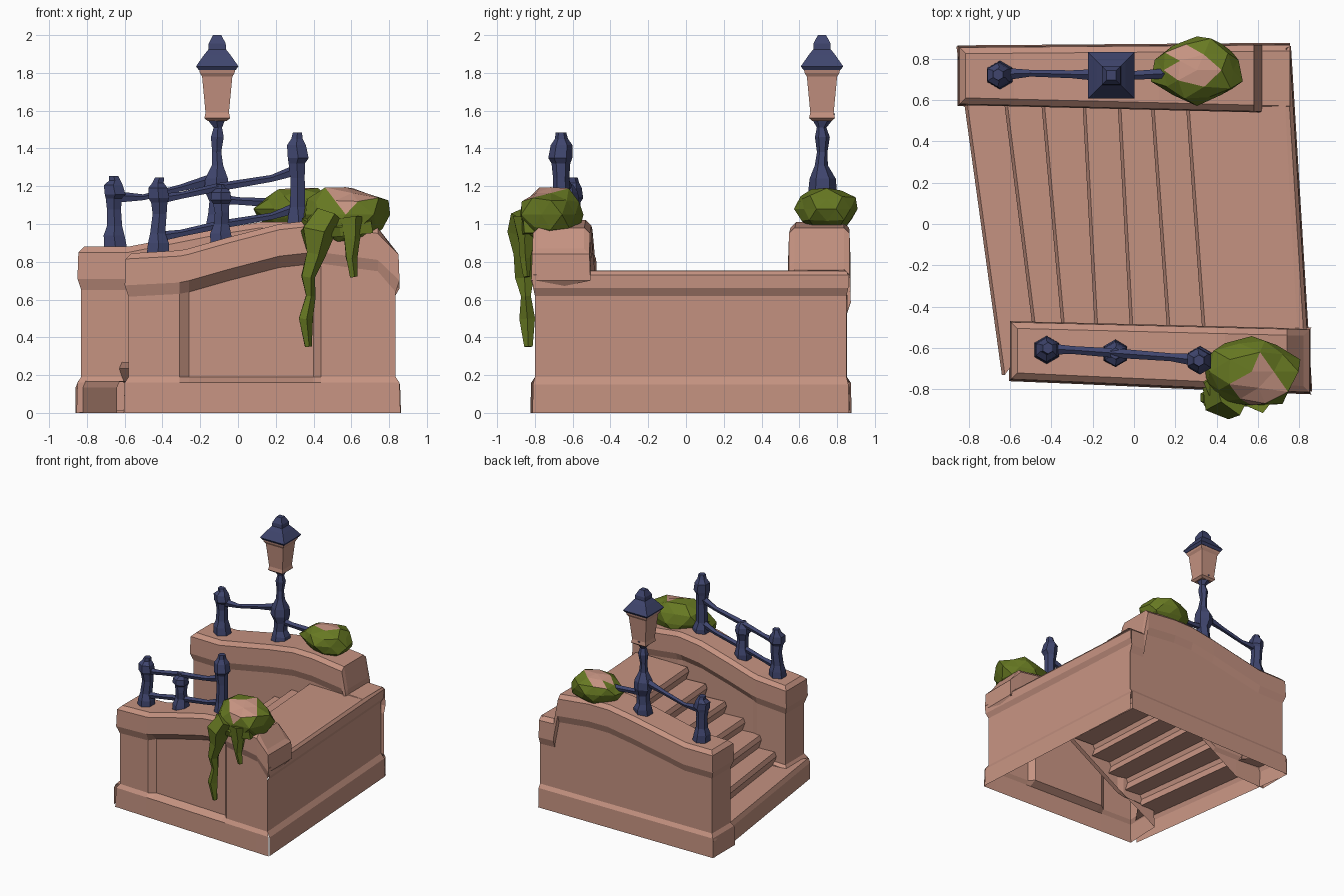
import bpy, bmesh, math, random
from mathutils import Vector

if "Cube" in bpy.data.objects:
    bpy.data.objects.remove(bpy.data.objects["Cube"])
random.seed(4)

def material(name, rgb):
    m = bpy.data.materials.new(name)
    m.diffuse_color = (*rgb, 1)
    m.use_nodes = True
    m.node_tree.nodes["Principled BSDF"].inputs["Base Color"].default_value = m.diffuse_color
    return m

STONE = material("pink_stone", (0.56, 0.29, 0.22))
IRON = material("navy_iron", (0.05, 0.06, 0.155))
LEAF = material("leaf_green", (0.135, 0.19, 0.016))

def finish(name, bm, mats):
    bmesh.ops.remove_doubles(bm, verts=bm.verts, dist=0.0005)
    bmesh.ops.recalc_face_normals(bm, faces=bm.faces)
    mid = sum((v.co for v in bm.verts), Vector()) / len(bm.verts)
    if sum((f.calc_center_median() - mid).dot(f.normal) * f.calc_area() for f in bm.faces) < 0:
        bmesh.ops.reverse_faces(bm, faces=bm.faces)
    me = bpy.data.meshes.new(name)
    bm.to_mesh(me)
    bm.free()
    for m in mats:
        me.materials.append(m)
    ob = bpy.data.objects.new(name, me)
    bpy.context.collection.objects.link(ob)
    return ob

def loft(bm, rings, closed=True, caps=True):
    vs = [[bm.verts.new(p) for p in r] for r in rings]
    n = len(vs[0])
    for a, b in zip(vs, vs[1:]):
        for i in range(n if closed else n - 1):
            j = (i + 1) % n
            bm.faces.new((a[i], a[j], b[j], b[i]))
    if caps:
        bm.faces.new(vs[0])
        bm.faces.new(vs[-1])
    return vs

def turned(name, x, y, profile, n=4, mat=IRON, wobble=0.0):
    """Stack of n-sided rings; profile = (half width, z)."""
    bm = bmesh.new()
    k = 1 / math.cos(math.pi / n)
    rings = []
    for h, z in profile:
        dx, dy = (random.uniform(-wobble, wobble) for _ in range(2))
        rings.append([(x + dx + k * h * math.cos(math.tau * (i + .5) / n),
                       y + dy + k * h * math.sin(math.tau * (i + .5) / n), z) for i in range(n)])
    loft(bm, rings)
    return finish(name, bm, [mat])

def tube(name, pts, radii, mat, n=5, jitter=0.0):
    bm = bmesh.new()
    pts = [Vector(p) for p in pts]
    rings = []
    for i, (p, r) in enumerate(zip(pts, radii)):
        d = (pts[min(i + 1, len(pts) - 1)] - pts[max(i - 1, 0)]).normalized()
        u = d.cross(Vector((0, 1, 0))).normalized()
        w = d.cross(u)
        rings.append([p + (u * math.cos(math.tau * k / n) + w * math.sin(math.tau * k / n))
                      * r * (1 + random.uniform(-jitter, jitter)) for k in range(n)])
    loft(bm, rings)
    return finish(name, bm, [mat])

# parapet walls: one moulded section swept along x, open underneath
def parapet(name, s, stations, y_out, y_in, cap_right):
    bm = bmesh.new()
    rings = []
    for i, (x, top, recess) in enumerate(stations):
        e = -1 if i == 0 else (1 if i == len(stations) - 1 else 0)
        sec = [(.025, 0), (.02, .16), (-recess, .19), (-recess, top - .23),
               (.02, top - .17), (.015, top - .03), (-.015, top)]
        outer = [(x + e * o * (1 if e < 0 or cap_right else 0), y_out(x) + s * o, z) for o, z in sec]
        floor = max(0, min(.7, (x + .6) * .64))
        inner = [(px, y_in(x) - s * max(o, -.015), max(z, floor)) for (o, z), (px, _, _) in zip(sec, outer)]
        rings.append(outer + inner[::-1])
    vs = loft(bm, rings, closed=False, caps=False)
    n = 7
    for ring, zmin in [(vs[0], -1)] + ([(vs[-1], .55)] if cap_right else []):
        for i in range(n - 1):
            if ring[i].co.z >= zmin:
                bm.faces.new((ring[i], ring[i + 1], ring[2 * n - 2 - i], ring[2 * n - 1 - i]))
    finish(name, bm, [STONE])

parapet("front_parapet", -1,
        [(-.58, .845, 0), (-.31, .86, 0), (-.26, .87, .04), (-.05, .93, .04), (.22, 1.0, .04),
         (.40, 1.02, .04), (.44, 1.02, 0), (.74, .98, 0), (.835, .87, 0)],
        lambda x: -.735 - .045 * (x + .6), lambda x: -.49 - .025 * (x + .6), True)
parapet("back_parapet", 1,
        [(-.83, .88, 0), (-.58, .88, 0), (-.35, .925, 0), (-.1, .975, 0), (.12, 1.01, 0),
         (.3, 1.01, 0), (.58, .98, 0), (.615, .80, 0), (.62, .76, 0), (.755, .755, 0)],
        lambda x: .84 + .008 * (x + .8), lambda x: .595 - .025 * (x + .8), False)

# stairs, landing and end wall as one folded strip
nose = [(-.64, -.86, .17), (-.49, -.63, .27), (-.35, -.45, .37), (-.19, -.25, .465),
        (-.02, -.08, .56), (.16, .08, .66), (.33, .25, .755)]
bm = bmesh.new()
rows, low = [], 0
for i, (xf, xb, z) in enumerate(nose):
    ya, yb = (-.73, .86) if i == 0 else (-.51, .60)
    back = 0 if i == 0 else .025
    rows += [[(xf + back, ya, low), (xb + back, yb, low)],
             [(xf, ya, z - .035), (xb, yb, z - .035)],
             [(xf + .015, ya, z), (xb + .015, yb, z)]]
    low = z - .008
rows.append([(.79, -.51, .755), (.73, .60, .755)])
for o, z in [(0, .752), (.018, .73), (.018, .66), (-.005, .62), (-.005, .19), (.02, .15), (.025, 0)]:
    rows.append([(.838 + o, -.80 - max(o, 0) * .5, z), (.735 + o, .85 + max(o, 0) * .5, z)])
loft(bm, rows, closed=False, caps=False)
finish("stairs_and_landing", bm, [STONE])

# railing posts
def post(name, x, y, z, top):
    h = top - z
    turned(name, x, y, [(.06, z - .02), (.055, z + .04), (.04, z + .09), (.037, z + .5 * h), (.043, z + .66 * h),
                        (.055, z + .72 * h), (.05, z + .86 * h), (.03, z + .93 * h), (.024, top)],
           n=6, wobble=.006)

post("front_post_low", -.42, -.605, .86, 1.245)
post("front_post_middle", -.09, -.625, .91, 1.21)
post("front_post_high", .315, -.66, 1.0, 1.485)
post("back_post_low", -.655, .725, .90, 1.255)

# rails
for nm, dz in (("front_rail_upper", 0), ("front_rail_lower", -.20)):
    tube(nm, [(-.42, -.605, 1.13 + dz), (-.3, -.61, 1.15 + dz), (-.09, -.625, 1.195 + dz),
              (.18, -.645, 1.24 + dz), (.315, -.66, 1.285 + dz)],
         [.03, .02, .024, .02, .032], IRON)
tube("back_rail_left", [(-.655, .725, 1.14), (-.5, .73, 1.14), (-.3, .725, 1.19), (-.11, .72, 1.24)],
     [.035, .017, .02, .035], IRON)
tube("back_rail_right", [(-.11, .72, 1.13), (.0, .72, 1.12), (.18, .73, 1.11)], [.03, .022, .026], IRON)

# street lamp
LX, LY = -.11, .72
turned("lamp_post", LX, LY, [(.065, .95), (.06, 1.01), (.045, 1.05), (.045, 1.12), (.065, 1.18), (.06, 1.24),
                             (.03, 1.31), (.024, 1.38), (.034, 1.46), (.022, 1.51), (.045, 1.55), (.058, 1.585)],
       n=6, wobble=.004)
turned("lantern", LX, LY, [(.05, 1.545), (.068, 1.56), (.062, 1.59), (.08, 1.78), (.092, 1.80), (.098, 1.83)], mat=STONE)
turned("lamp_roof", LX, LY, [(.098, 1.815), (.112, 1.835), (.07, 1.895), (.046, 1.925), (.045, 1.955), (.022, 2.0)])

# leafy bushes with a bare stone patch on top
def bush(name, c, size, patch):
    bm = bmesh.new()
    bmesh.ops.create_icosphere(bm, subdivisions=2, radius=1)
    for v in bm.verts:
        k = random.uniform(.86, 1.1)
        v.co = Vector([c[i] + v.co[i] * k * size[i] for i in range(3)])
    for f in bm.faces:
        m = f.calc_center_median()
        near = math.hypot(m.x - patch[0], m.y - patch[1]) < .10
        f.material_index = 1 if near and m.z > c[2] else 0
    finish(name, bm, [LEAF, STONE])

bush("back_bush", (.305, .745, 1.08), (.22, .165, .125), (.27, .76))
bush("front_bush", (.57, -.715, 1.05), (.235, .18, .155), (.59, -.77))

# trailing vines
tube("long_vine", [(.47, -.82, 1.05), (.42, -.845, .95), (.41, -.86, .84), (.37, -.855, .72), (.38, -.85, .62),
                   (.35, -.84, .5), (.37, -.835, .35)],
     [.09, .085, .05, .042, .028, .036, .024], LEAF, jitter=.3)
tube("short_vine", [(.6, -.84, 1.03), (.61, -.855, .92), (.595, -.85, .82), (.61, -.84, .72)],
     [.075, .045, .035, .018], LEAF, jitter=.3)
tube("vine_shoulder", [(.36, -.74, 1.0), (.42, -.82, .96), (.54, -.85, .97), (.7, -.82, 1.0)],
     [.04, .06, .05, .05], LEAF, jitter=.3)
